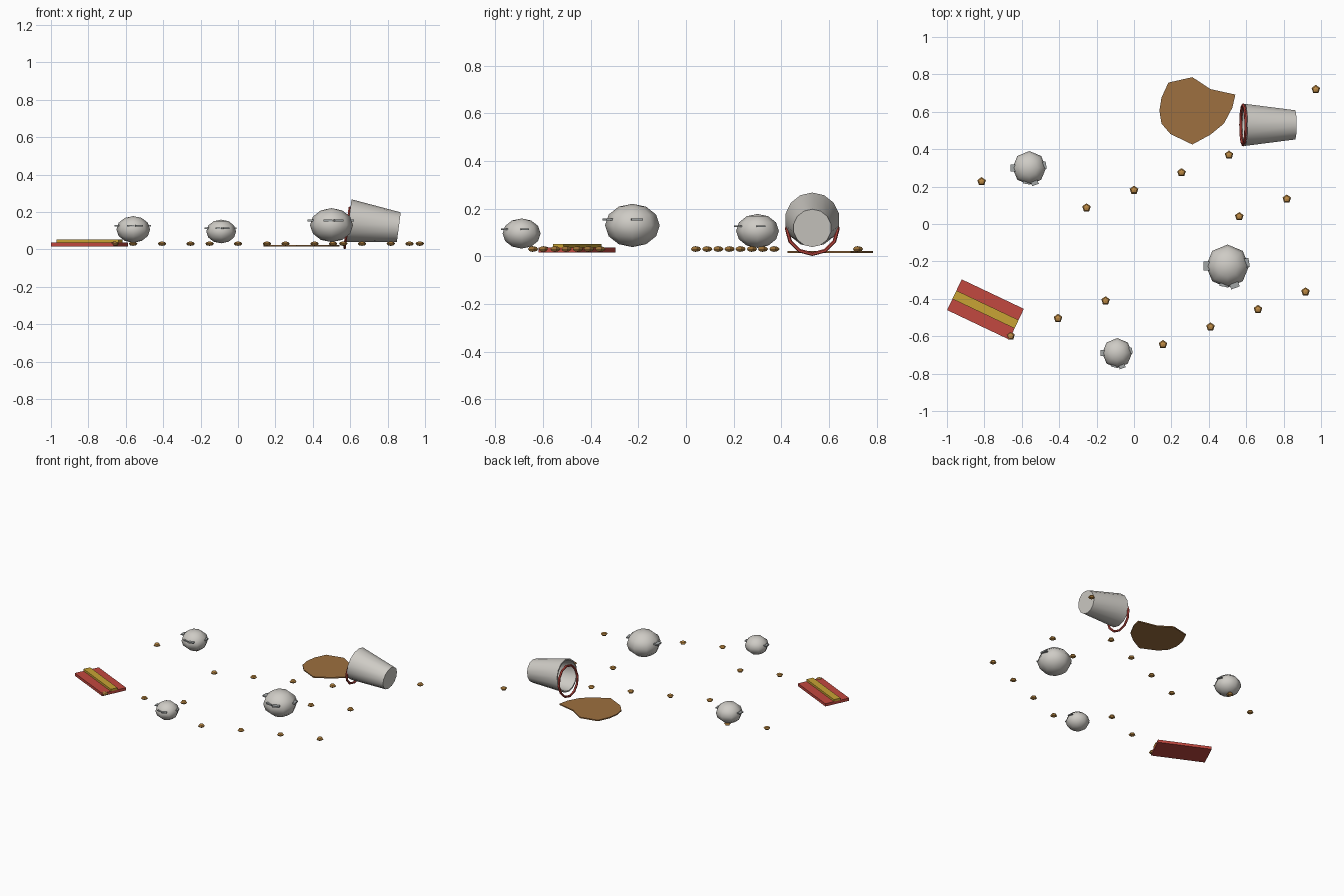
import bpy
import bmesh
from math import sin, cos, radians, pi
from mathutils import Matrix, Vector

old = bpy.data.objects.get("Cube")
if old:
    bpy.data.objects.remove(old, do_unlink=True)


def material(name, rgb):
    m = bpy.data.materials.new(name)
    m.use_nodes = True
    m.diffuse_color = (*rgb, 1)
    m.node_tree.nodes["Principled BSDF"].inputs["Base Color"].default_value = (*rgb, 1)
    return m


PALE = material("pale grey", (0.62, 0.60, 0.56))
GREY = material("mid grey", (0.36, 0.38, 0.38))
RED = material("red", (0.54, 0.065, 0.05))
YELLOW = material("yellow", (0.58, 0.37, 0.035))
BROWN = material("brown", (0.34, 0.16, 0.05))
TAN = material("tan", (0.52, 0.26, 0.06))


def add(name, bm, mat, matrix=Matrix(), smooth=None):
    bmesh.ops.recalc_face_normals(bm, faces=bm.faces)
    mesh = bpy.data.meshes.new(name)
    bm.to_mesh(mesh)
    bm.free()
    mesh.materials.append(mat)
    ob = bpy.data.objects.new(name, mesh)
    ob.matrix_world = matrix
    bpy.context.collection.objects.link(ob)
    if smooth:
        mesh.shade_smooth()
        mesh.set_sharp_from_angle(angle=radians(smooth))
    return ob


def lathe(profile, sides, phase=0.0):
    """Spin (radius, height) points about z; zero radius gives a pole."""
    bm = bmesh.new()
    rings = []
    for r, z in profile:
        if r < 1e-6:
            rings.append([bm.verts.new((0, 0, z))] * sides)
        else:
            rings.append([bm.verts.new((r * cos(phase + 2 * pi * i / sides),
                                        r * sin(phase + 2 * pi * i / sides), z))
                          for i in range(sides)])
    for a, b in zip(rings, rings[1:]):
        for i in range(sides):
            j = (i + 1) % sides
            bm.faces.new(list(dict.fromkeys((a[i], a[j], b[j], b[i]))))
    return bm


def ball(radius, height, sides, rings, phase=0.0):
    arc = [pi * k / rings for k in range(rings + 1)]
    return lathe([(radius * sin(t), -height * cos(t)) for t in arc], sides, phase)


def box(name, size, mat, matrix):
    bm = bmesh.new()
    bmesh.ops.create_cube(bm, size=1)
    bmesh.ops.scale(bm, vec=size, verts=bm.verts)
    return add(name, bm, mat, matrix)


# Round lumps with thin flat chips set into their sides
for n, (x, y, z, r) in enumerate([(-0.56, 0.30, 0.107, 0.09),
                                  (0.50, -0.225, 0.13, 0.115),
                                  (-0.09, -0.69, 0.096, 0.08)], 1):
    centre = Matrix.Translation((x, y, z))
    add(f"lump_{n}", ball(r, r * 0.79, 8, 6), PALE, centre, 50)
    for k, (angle, reach) in enumerate([(180, 1.12), (-70, 1.08), (10, 1.02), (-100, 0.97)], 1):
        place = (centre @ Matrix.Rotation(radians(angle), 4, "Z")
                 @ Matrix.Translation((r * (reach - 0.2), 0, r * 0.22)))
        box(f"lump_{n}_chip_{k}", (r * 0.4, r * 0.42, r * 0.08), GREY, place)

# Scattered crumbs, laid out in evenly stepped rows
STEP = Vector((0.254, 0.094))
rows = [((-0.815, 0.227), 2), ((-0.254, 0.087), 4), ((0.563, 0.04), 2),
        ((0.972, 0.72), 1), ((-0.66, -0.598), 3), ((0.155, -0.644), 4)]
count = 0
for start, number in rows:
    for i in range(number):
        p = Vector(start) + STEP * i
        count += 1
        add(f"crumb_{count}", ball(0.024, 0.012, 5, 4, pi / 2), TAN,
            Matrix.Translation((p.x, p.y, 0.031)))

# Folded red cloth with a yellow band
cloth = Matrix.Translation((-0.794, -0.457, 0)) @ Matrix.Rotation(radians(-25.4), 4, "Z")
box("cloth", (0.368, 0.182, 0.02), RED, cloth @ Matrix.Translation((0, 0, 0.027)))
box("cloth_band", (0.368, 0.05, 0.015), YELLOW, cloth @ Matrix.Translation((0, 0, 0.0445)))

# Flat spill in front of the bucket
outline = [(0.184, 0.756), (0.312, 0.785), (0.409, 0.721), (0.542, 0.692),
           (0.526, 0.622), (0.481, 0.537), (0.409, 0.478), (0.312, 0.425),
           (0.195, 0.481), (0.147, 0.537), (0.136, 0.606), (0.147, 0.676)]
bm = bmesh.new()
face = bm.faces.new([bm.verts.new((x, y, 0.015)) for x, y in outline])
top = bmesh.ops.extrude_face_region(bm, geom=[face])["geom"]
bmesh.ops.translate(bm, vec=(0, 0, 0.008),
                    verts=[v for v in top if isinstance(v, bmesh.types.BMVert)])
add("spill", bm, BROWN)

# Tipped bucket: local z runs from the mouth to the base
mouth = Matrix.Translation((0.592, 0.53, 0.154)) @ Matrix.Rotation(radians(97.5), 4, "Y")
shell = [(0, 0.27), (0.08, 0.27), (0.115, 0), (0.106, 0), (0.073, 0.258), (0, 0.258)]
add("bucket", lathe(shell, 14), PALE, mouth, 40)

# Ring handle dropped below the mouth
R, T = 0.107, 0.008
tube = [(R + T * cos(k * pi / 3), T * sin(k * pi / 3)) for k in range(7)]
bm = lathe(tube, 12)
bmesh.ops.remove_doubles(bm, verts=bm.verts, dist=1e-5)
add("bucket_handle", bm, RED, mouth @ Matrix.Translation((0.039, 0, -0.003)), 40)
